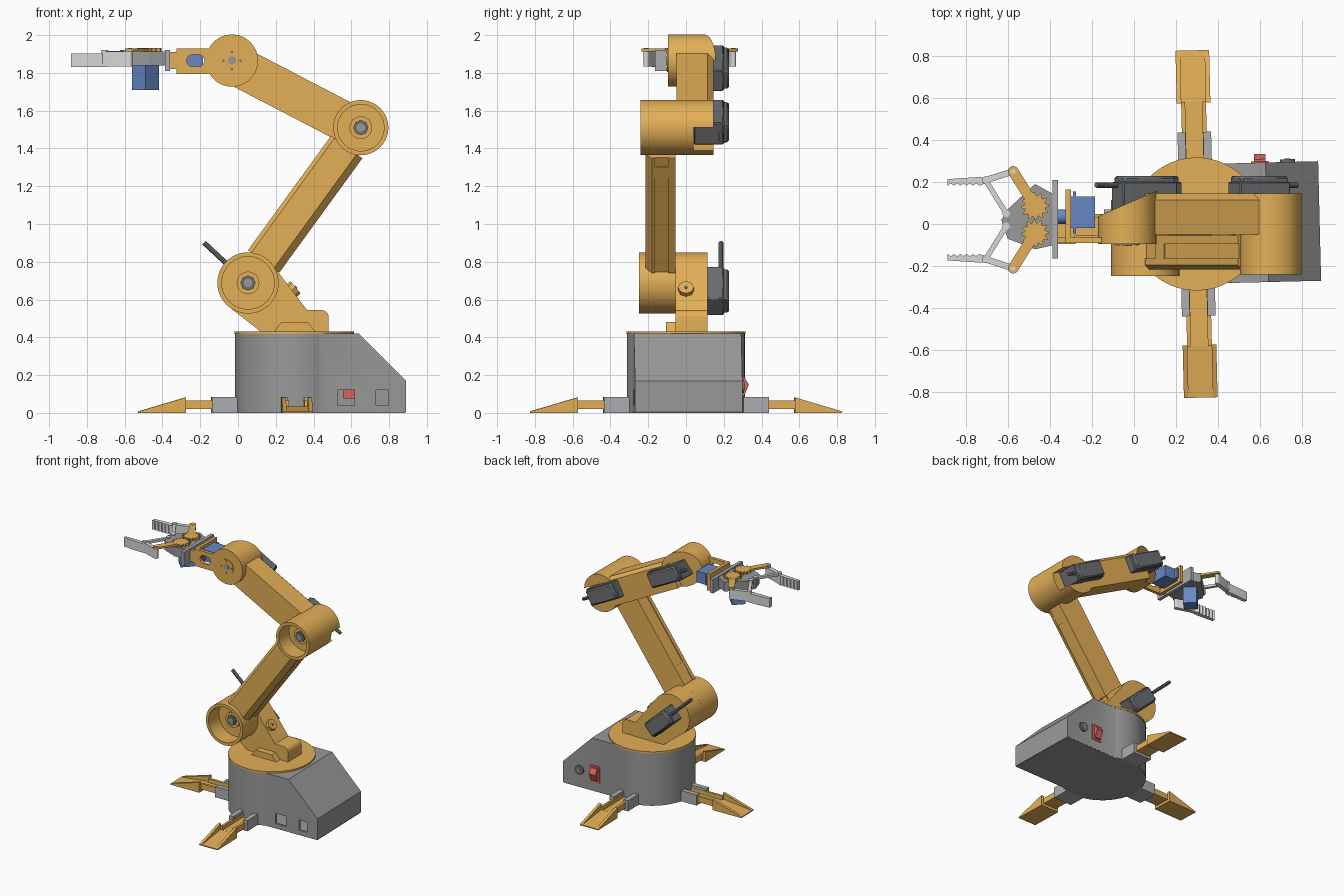
import bpy, bmesh
from math import cos, sin, pi, radians, atan2, hypot
from mathutils import Matrix, Vector

if "Cube" in bpy.data.objects:
    bpy.data.objects.remove(bpy.data.objects["Cube"])


def material(name, *rgb):
    m = bpy.data.materials.new(name)
    m.use_nodes = True
    m.diffuse_color = (*rgb, 1)
    m.node_tree.nodes["Principled BSDF"].inputs["Base Color"].default_value = (*rgb, 1)
    return m


ORANGE = material("orange plastic", 0.77, 0.43, 0.095)
GREY = material("base grey", 0.32, 0.32, 0.32)
PALE = material("bracket grey", 0.42, 0.42, 0.43)
SILVER = material("gripper grey", 0.68, 0.68, 0.68)
BLACK = material("servo black", 0.15, 0.16, 0.17)
BLUE = material("servo blue", 0.14, 0.245, 0.57)
RED = material("switch red", 0.68, 0.13, 0.11)
parts = []


def finish(name, bm, mat, matrix=None):
    bmesh.ops.recalc_face_normals(bm, faces=bm.faces)
    mesh = bpy.data.meshes.new(name)
    bm.to_mesh(mesh)
    bm.free()
    if matrix:
        mesh.transform(matrix)
    mesh.materials.append(mat)
    ob = bpy.data.objects.new(name, mesh)
    bpy.context.collection.objects.link(ob)
    parts.append(ob)
    return ob


def prism(name, pts, axis, t0, t1, mat, matrix=None):
    """Extrude a 2D outline along an axis."""
    place = {"x": lambda a, b, t: (t, a, b), "y": lambda a, b, t: (a, t, b),
             "z": lambda a, b, t: (a, b, t)}[axis]
    bm = bmesh.new()
    rings = [[bm.verts.new(place(a, b, t)) for a, b in pts] for t in (t0, t1)]
    n = len(pts)
    for ring in rings:
        bm.faces.new(ring)
    for i in range(n):
        j = (i + 1) % n
        bm.faces.new((rings[0][i], rings[0][j], rings[1][j], rings[1][i]))
    return finish(name, bm, mat, matrix)


def box(name, x, y, z, mat, matrix=None):
    pts = [(x[0], y[0]), (x[1], y[0]), (x[1], y[1]), (x[0], y[1])]
    return prism(name, pts, "z", z[0], z[1], mat, matrix)


def rod(name, p, q, r, mat, sides=48, matrix=None):
    p, q = Vector(p), Vector(q)
    turn = (q - p).to_track_quat("Z", "Y").to_matrix().to_4x4()
    bm = bmesh.new()
    bmesh.ops.create_cone(bm, cap_ends=True, segments=sides, radius1=r, radius2=r,
                          depth=(q - p).length, matrix=Matrix.Translation((p + q) / 2) @ turn)
    return finish(name, bm, mat, matrix)


def combine(ob, other, operation="DIFFERENCE"):
    mod = ob.modifiers.new("combine", "BOOLEAN")
    mod.operation, mod.object, mod.solver = operation, other, "EXACT"
    bpy.context.view_layer.objects.active = ob
    bpy.ops.object.modifier_apply(modifier=mod.name)
    parts.remove(other)
    bpy.data.objects.remove(other)


def bevel(ob, width):
    mod = ob.modifiers.new("bevel", "BEVEL")
    mod.width, mod.segments, mod.limit_method = width, 1, "ANGLE"


def arc(cx, cy, r, a0, a1, n=16):
    return [(cx + r * cos(radians(a0 + (a1 - a0) * i / n)),
             cy + r * sin(radians(a0 + (a1 - a0) * i / n))) for i in range(n + 1)]


def capsule(p, q, w):
    a = atan2(q[1] - p[1], q[0] - p[0]) * 180 / pi
    return arc(*q, w, a - 90, a + 90, 10) + arc(*p, w, a + 90, a + 270, 10)


def frame(p, q):
    """Local x runs from p to q in the xz plane; local y stays world y."""
    d = Vector((q[0] - p[0], q[1] - p[1])).normalized()
    return Matrix(((d.x, 0, -d.y, p[0]), (0, 1, 0, 0), (d.y, 0, d.x, p[1]), (0, 0, 0, 1)))


# Base housing: hollow drum joined to a sloped box
HUB = Matrix.Translation((0.297, 0, 0))
TWIST = HUB @ Matrix.Rotation(radians(1.4), 4, "Z")


def housing(name, r, half, end, low, top):
    drum = rod(name, (0, 0, low), (0, 0, top), r, GREY, 64)
    drop = min(0.25, top - low)
    outline = [(0, low), (end, low), (end, top - drop), (end - drop, top), (0, top)]
    combine(drum, prism("wedge", outline, "y", -half, half, GREY), "UNION")
    return drum


base = housing("base_housing", 0.313, 0.284, 0.585, 0.005, 0.42)
combine(base, housing("cavity", 0.295, 0.268, 0.567, -0.05, 0.4))
for x0, x1 in ((0.222, 0.312), (0.427, 0.493)):
    combine(base, box("port", (x0, x1), (-0.35, -0.2), (0.04, 0.12), GREY))
floor = housing("base_floor", 0.312, 0.283, 0.584, 0, 0.006)
switch = box("switch_bezel", (0.265, 0.35), (0.23, 0.29), (0.075, 0.205), RED)
rocker = prism("switch_rocker", [(0.28, 0.09), (0.3, 0.09), (0.325, 0.15), (0.3, 0.19), (0.28, 0.19)],
               "x", 0.28, 0.335, RED)
socket = rod("power_socket", (0.44, 0.27, 0.14), (0.44, 0.297, 0.14), 0.036, BLACK, 24)
pin = rod("power_pin", (0.44, 0.29, 0.14), (0.44, 0.3, 0.14), 0.015, GREY, 16)
for ob in (base, floor, switch, rocker, socket, pin):
    ob.data.transform(TWIST)

# Three stabilizer legs made of open channels
for label, angle in (("left", 90), ("front", 180), ("right", 270)):
    m = TWIST @ Matrix.Rotation(radians(angle), 4, "Z")
    box(label + "_leg_floor", (0.28, 0.437), (-0.05, 0.05), (0, 0.02), PALE, m)
    box(label + "_leg_shank", (0.3, 0.58), (-0.059, 0.059), (0.02, 0.035), ORANGE, m)
    prism(label + "_leg_foot", [(0.575, 0), (0.825, 0), (0.825, 0.008), (0.575, 0.035)],
          "y", -0.06, 0.06, ORANGE, m)
    for s in (-1, 1):
        box(label + "_leg_rail", (0.28, 0.437), sorted((s * 0.042, s * 0.08)), (0, 0.085), PALE, m)
        box(label + "_shank_wall", (0.3, 0.58), sorted((s * 0.04, s * 0.059)), (0.02, 0.065), ORANGE, m)
        prism(label + "_foot_wall", [(0.575, 0), (0.825, 0), (0.825, 0.008), (0.575, 0.082)],
              "y", s * 0.058, s * 0.08, ORANGE, m)

# Turntable and shoulder bracket
rod("turntable", (0.297, 0, 0.418), (0.297, 0, 0.432), 0.316, ORANGE, 64)
SHOULDER, ELBOW, WRIST = (0.053, 0.688), (0.65, 1.51), (-0.032, 1.865)
outline = ([(0.12, 0.43), (0.48, 0.43)] + arc(0.44, 0.505, 0.04, 0, 90, 6) + [(0.365, 0.545)]
           + arc(*SHOULDER, 0.162, 40, 228, 28))
prism("shoulder_bracket", outline, "y", -0.055, 0.113, ORANGE)
prism("shoulder_gusset", [(0.19, 0.43), (0.41, 0.43), (0.37, 0.48), (0.23, 0.48)],
      "y", -0.105, 0.0, ORANGE)
rod("bracket_boss", (0.25, 0, 0.62), (0.305, 0, 0.665), 0.042, ORANGE, 8)
rod("boss_pin", (0.27, 0, 0.637), (0.309, 0, 0.668), 0.009, BLACK, 12)


# Open joint cups with a servo horn inside
def cup(name, centre, r, y0, y1):
    x, z = centre
    body = rod(name + "_cup", (x, y0, z), (x, y1, z), r, ORANGE, 64)
    combine(body, rod("bore", (x, y0 - 0.1, z), (x, y0 + 0.13, z), r - 0.023, ORANGE, 64))
    rod(name + "_hub", (x, y0 + 0.1, z), (x, y0 + 0.15, z), 0.06, ORANGE, 32)
    rod(name + "_horn", (x, y0 + 0.09, z), (x, y0 + 0.14, z), 0.04, BLACK, 8)
    rod(name + "_screw", (x, y0 + 0.085, z), (x, y0 + 0.1, z), 0.022, GREY, 16)


cup("shoulder", SHOULDER, 0.162, -0.248, -0.05)
cup("elbow", ELBOW, 0.146, -0.24, -0.048)

# Lower arm: chamfered beam with a shallow groove along both edges
low = frame(SHOULDER, ELBOW)
section = [(-0.215, -0.065), (-0.18, -0.102), (-0.165, -0.102), (-0.165, -0.095), (-0.095, -0.095),
           (-0.095, -0.102), (-0.055, -0.102), (-0.055, 0.102), (-0.095, 0.102), (-0.095, 0.095),
           (-0.165, 0.095), (-0.165, 0.102), (-0.195, 0.102), (-0.215, 0.08)]
prism("lower_arm", section, "x", 0.14, 0.89, ORANGE, low)
box("lower_arm_tab", (0.22, 0.29), (-0.17, -0.09), (0, 0.1), ORANGE, low)
box("lower_arm_tab", (0.76, 0.83), (-0.17, -0.09), (-0.1, 0), ORANGE, low)

# Forearm with rounded ends
fore = frame(WRIST, ELBOW)
reach = hypot(ELBOW[0] - WRIST[0], ELBOW[1] - WRIST[1])
section = [(-0.05, -0.118), (0.145, -0.118), (0.145, 0.07), (0.115, 0.094), (-0.05, 0.094)]
prism("forearm", section, "x", 0.06, reach - 0.08, ORANGE, fore)
elbow = rod("forearm_elbow", (reach, -0.05, 0), (reach, 0.145, 0), 0.146, ORANGE, 64)
combine(elbow, box("pocket", (reach - 0.02, reach + 0.3), (0.04, 0.3), (-0.068, 0.068), ORANGE))
elbow.data.transform(fore)

# Wrist drum, cut off obliquely at the back
bm = bmesh.new()
drum = Matrix.Translation((WRIST[0], 0.03, WRIST[1])) @ Matrix.Rotation(pi / 2, 4, "X")
bmesh.ops.create_cone(bm, cap_ends=True, segments=64, radius1=0.138, radius2=0.138, depth=0.25, matrix=drum)
bmesh.ops.bisect_plane(bm, geom=bm.verts[:] + bm.edges[:] + bm.faces[:], clear_outer=True,
                       plane_co=(-0.14, 0.05, 0), plane_no=(-0.4, 0.917, 0))
bmesh.ops.holes_fill(bm, edges=[e for e in bm.edges if e.is_boundary])
finish("wrist_drum", bm, ORANGE)
rod("wrist_hub", (WRIST[0], -0.1, WRIST[1]), (WRIST[0], -0.05, WRIST[1]), 0.06, ORANGE, 32)
rod("wrist_screw", (WRIST[0], -0.104, WRIST[1]), (WRIST[0], -0.05, WRIST[1]), 0.022, GREY, 16)
for a in range(4):
    x, z = WRIST[0] + 0.045 * cos(a * pi / 2), WRIST[1] + 0.045 * sin(a * pi / 2)
    rod("wrist_pin", (x, -0.103, z), (x, -0.05, z), 0.007, BLACK, 8)


# Joint servos with cable stubs
def servo(name, centre, toward, y0, length, width, cable):
    m = frame(centre, toward)
    h = length / 2
    body = box(name + "_servo", (-h, h), (y0, 0.2), (-width / 2, width / 2), BLACK, m)
    bevel(body, 0.006)
    cap = box(name + "_servo_cap", (-h + 0.008, h - 0.008), (0.19, 0.227),
              (-width / 2 + 0.006, width / 2 - 0.006), BLACK, m)
    bevel(cap, 0.01)
    rod(name + "_cable", (h - 0.02, 0.185, 0), (h + cable, 0.185, 0), 0.013, BLACK, 8, m)


servo("shoulder", (0.095, 0.645), (-0.635, 1.325), 0.1, 0.25, 0.125, 0.25)
servo("elbow", (0.595, 1.539), (1.482, 1.077), 0.042, 0.27, 0.13, 0.07)
servo("wrist", (0.05, 1.825), (-0.837, 2.287), 0.06, 0.29, 0.125, 0.06)

# Wrist bracket holding the roll servo
arm = box("bracket_arm", (-0.325, -0.12), (-0.09, -0.065), (1.795, 1.93), ORANGE)
combine(arm, prism("slot", capsule((-0.24, 1.865), (-0.21, 1.865), 0.032), "y", -0.2, 0.0, ORANGE))
box("bracket_end", (-0.325, -0.3), (-0.09, 0.165), (1.795, 1.93), ORANGE)
box("bracket_lip", (-0.36, -0.3), (-0.09, -0.065), (1.82, 1.91), ORANGE)
box("roll_servo", (-0.3, -0.185), (-0.018, 0.13), (1.815, 1.905), BLUE)
box("roll_servo_flange", (-0.29, -0.275), (-0.045, 0.155), (1.825, 1.9), BLUE)
rod("roll_shaft", (-0.37, 0.035, 1.865), (-0.29, 0.035, 1.865), 0.034, BLUE, 24)

# Gripper palm
box("gripper_mount", (-0.386, -0.36), (-0.165, 0.21), (1.81, 1.92), PALE)
prism("gripper_palm", [(-0.63, 0.02), (-0.6, 0.07), (-0.47, 0.19), (-0.38, 0.14), (-0.38, -0.1),
                       (-0.47, -0.12), (-0.6, -0.07)], "z", 1.84, 1.914, GREY)
turn = Matrix.Translation((-0.49, 0.05, 0)) @ Matrix.Rotation(pi / 4, 4, "Z")
box("grip_servo", (-0.05, 0.05), (-0.05, 0.05), (1.71, 1.845), BLUE, turn)

# Mirrored gears, arms, links and fingers
for side, s in (("left", 1), ("right", -1)):
    def at(x, y):
        return (x, 0.02 + s * y)

    gear, joint, knuckle, root = at(-0.47, 0.064), at(-0.574, 0.23), at(-0.705, 0.188), at(-0.607, 0.03)
    teeth = []
    for i in range(48):
        r = 0.066 if i % 4 < 2 else 0.05
        teeth.append((gear[0] + r * cos(i * pi / 24), gear[1] + r * sin(i * pi / 24)))
    prism(side + "_gear", teeth, "z", 1.912, 1.931, ORANGE)
    prism(side + "_arm", capsule(gear, joint, 0.025), "z", 1.914, 1.929, ORANGE)
    prism(side + "_link", capsule(root, knuckle, 0.012), "z", 1.897, 1.916, SILVER)
    prism(side + "_finger_root", capsule(joint, knuckle, 0.015), "z", 1.835, 1.913, SILVER)
    blade = [at(-0.885 + 0.015 * i, 0.162 + 0.011 * (i % 2)) for i in range(11)]
    blade += [at(-0.7, 0.175), at(-0.69, 0.2), at(-0.74, 0.203), at(-0.885, 0.193)]
    prism(side + "_finger", blade, "z", 1.83, 1.902, SILVER)
    for spot, r, top in ((joint, 0.012, 1.932), (knuckle, 0.018, 1.92), (root, 0.018, 1.92)):
        rod(side + "_pivot", (*spot, 1.85), (*spot, top), r, SILVER, 16)

# Smooth the curved walls and keep edges crisp
bpy.ops.object.select_all(action="DESELECT")
for ob in parts:
    ob.select_set(True)
bpy.context.view_layer.objects.active = parts[0]
bpy.ops.object.shade_smooth_by_angle(angle=radians(30))
